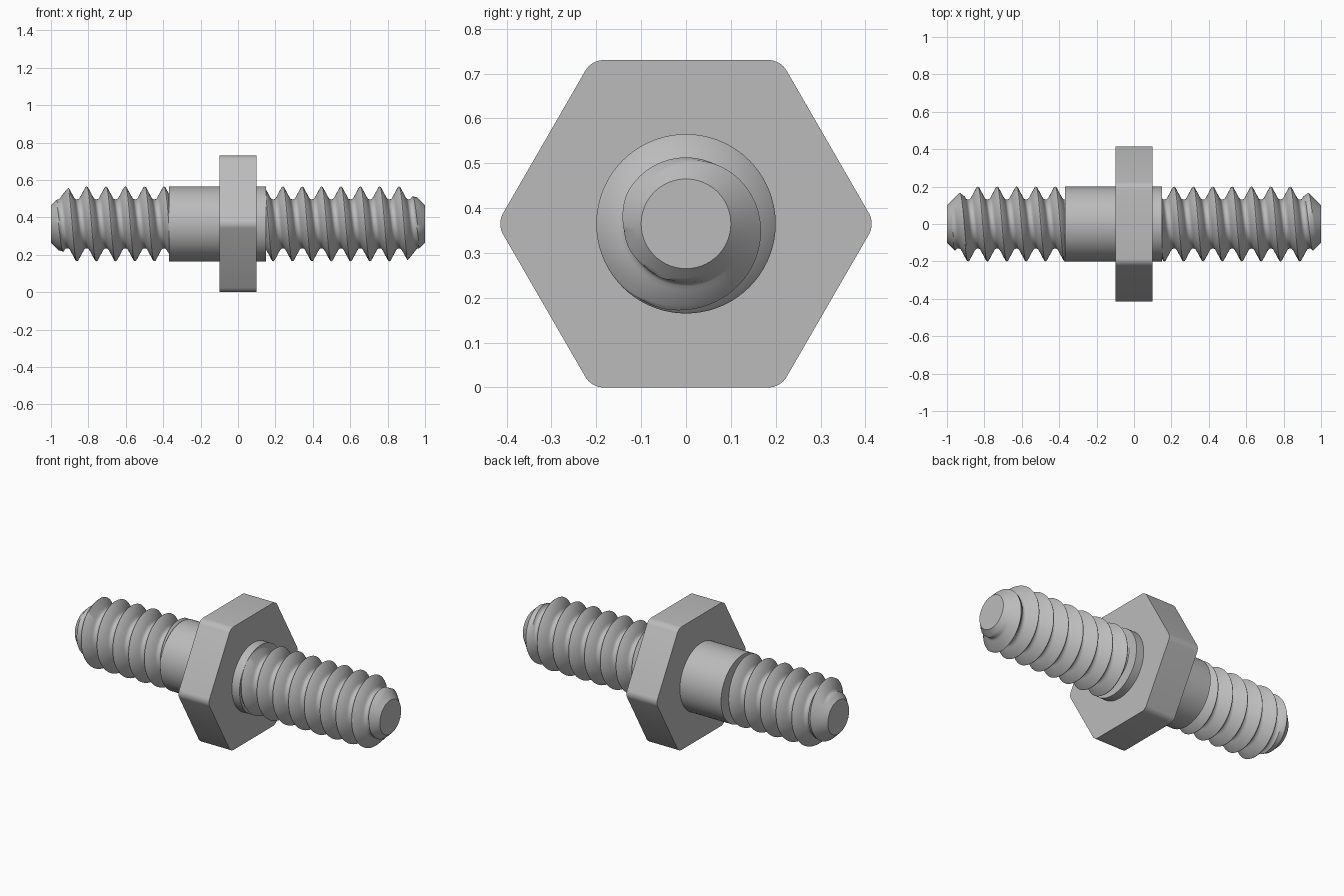
import bpy, bmesh
from math import pi, sin, cos, radians, floor
from mathutils import Matrix, Vector

cube = bpy.data.objects.get("Cube")
if cube:
    bpy.data.objects.remove(cube)

AXIS_Z = 0.365      # height of the stud's axis
CREST = 0.2         # thread crest and collar radius
ROOT = 0.131
PITCH = 0.1035
TIP = 0.1           # radius of the flat end
SEGMENTS = 72

steel = bpy.data.materials.new("steel_grey")
steel.use_nodes = True
color = (0.5, 0.5, 0.5, 1)
steel.diffuse_color = color
steel.node_tree.nodes["Principled BSDF"].inputs["Base Color"].default_value = color


def finish(name, bm, smooth_angle):
    bmesh.ops.recalc_face_normals(bm, faces=bm.faces[:])
    mesh = bpy.data.meshes.new(name)
    bm.to_mesh(mesh)
    bm.free()
    mesh.materials.append(steel)
    obj = bpy.data.objects.new(name, mesh)
    bpy.context.collection.objects.link(obj)
    obj.location.z = AXIS_Z
    bpy.ops.object.select_all(action='DESELECT')
    obj.select_set(True)
    bpy.context.view_layer.objects.active = obj
    bpy.ops.object.shade_smooth_by_angle(angle=radians(smooth_angle))
    return obj


def prism(sides, radius, x0, x1):
    """Closed prism along x with its first corner on +y."""
    bm = bmesh.new()
    ring = [bm.verts.new((x0, radius * cos(2 * pi * i / sides), radius * sin(2 * pi * i / sides)))
            for i in range(sides)]
    base = bm.faces.new(ring)
    side = bmesh.ops.extrude_face_region(bm, geom=[base], use_keep_orig=True)
    moved = [g for g in side["geom"] if isinstance(g, bmesh.types.BMVert)]
    bmesh.ops.translate(bm, verts=moved, vec=(x1 - x0, 0, 0))
    return bm


# Thread section over half a pitch: (distance from crest, radius)
SECTION = [(0, CREST), (0.005, CREST - 0.003), (0.031, 0.148), (0.036, 0.139),
           (0.042, 0.133), (PITCH / 2, ROOT)]
ROWS = [d for d, r in SECTION] + [PITCH - d for d, r in SECTION[-2:0:-1]]


def thread_radius(offset):
    d = abs(offset - PITCH * floor(offset / PITCH + 0.5))
    for (d0, r0), (d1, r1) in zip(SECTION, SECTION[1:]):
        if d <= d1:
            return r0 + (r1 - r0) * (d - d0) / (d1 - d0)
    return ROOT


def thread(name, start):
    """Right-handed thread along +x from the collar to a chamfered tip at x = 1."""
    bm = bmesh.new()
    phase = 0.861 - PITCH / 4       # crest position on +y
    first = floor((start - phase) / PITCH) - 2
    grid = []
    for k in range(first, 4):
        for d in ROWS:
            row = []
            for i in range(SEGMENTS + 1):
                a = 2 * pi * i / SEGMENTS
                lead = phase + PITCH * i / SEGMENTS
                x = min(max(lead + PITCH * k + d, start), 1.0)
                r = min(thread_radius(x - lead), TIP + 1.0 - x)
                row.append(bm.verts.new((x, r * cos(a), r * sin(a))))
            grid.append(row)
    for low, high in zip(grid, grid[1:]):
        for i in range(SEGMENTS):
            bm.faces.new((low[i], low[i + 1], high[i + 1], high[i]))
    bmesh.ops.remove_doubles(bm, verts=bm.verts[:], dist=0.0002)
    # Flat end
    rim = [e for e in bm.edges if e.is_boundary and all(v.co.x > 0.999 for v in e.verts)]
    bmesh.ops.holes_fill(bm, edges=rim, sides=0)
    return finish(name, bm, 40)


# Hexagonal flange with softened corners
bm = prism(6, AXIS_Z / cos(pi / 6), -0.1, 0.1)
corners = [e for e in bm.edges if abs(e.verts[0].co.x - e.verts[1].co.x) > 0.1]
bmesh.ops.bevel(bm, geom=corners, offset=0.025, segments=5, profile=0.5, affect='EDGES')
finish("hex_flange", bm, 30)

# Plain shank through the flange
finish("shank", prism(SEGMENTS, CREST, -0.37, 0.15), 30)

# Threaded ends; the second is turned half a turn about y
thread("left_thread", 0.15)
right = thread("right_thread", 0.37)
right.data.transform(Matrix.Rotation(pi, 4, Vector((0, 1, 0))))
